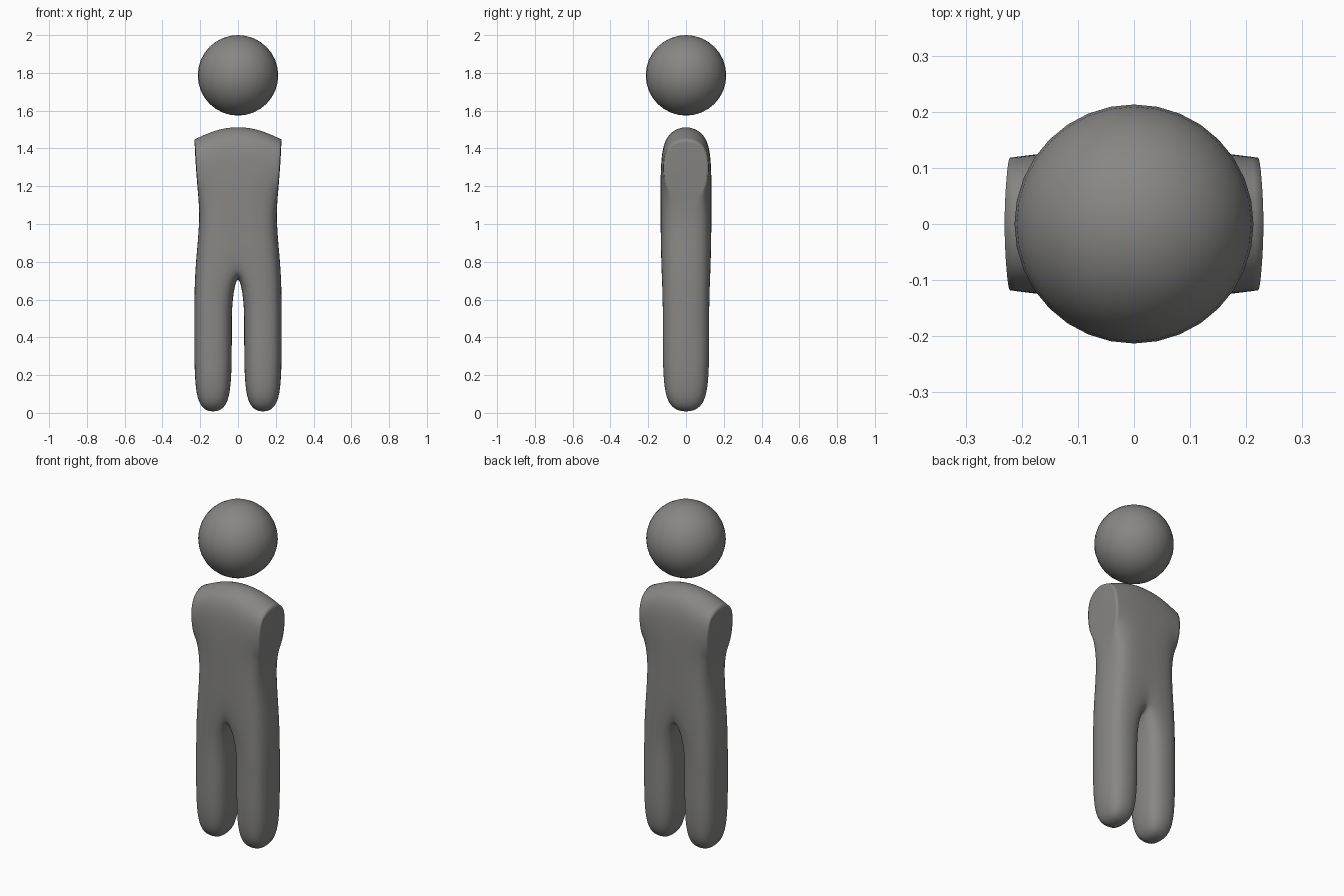
import bpy, bmesh

if "Cube" in bpy.data.objects:
    bpy.data.objects.remove(bpy.data.objects["Cube"])

# Dark grey finish
dark = bpy.data.materials.new("dark_grey")
dark.diffuse_color = (0.245, 0.241, 0.236, 1)
dark.use_nodes = True
dark.node_tree.nodes["Principled BSDF"].inputs["Base Color"].default_value = dark.diffuse_color

# Head: smooth ball floating over the body
bpy.ops.mesh.primitive_uv_sphere_add(segments=32, ring_count=16, radius=0.213, location=(0, 0, 1.787))
head = bpy.context.object
head.name = "head"
head.data.materials.append(dark)
bpy.ops.object.shade_smooth()

bm = bmesh.new()


def bridge(a, b, n):
    for i in range(n):
        j = (i + 1) % len(a)
        bm.faces.new((a[i], a[j], b[j], b[i]))


def leg_ring(z, s=1.0, c=0.86):
    # eight points around one leg, inner middle point last
    x, hx, hy = 0.132, 0.101 * s, 0.125 * s
    pts = [(-c, -c), (0, -1.04), (c, -c), (1.04, 0), (c, c), (0, 1.04), (-c, c), (-1.04, 0)]
    return [bm.verts.new((x + u * hx, v * hy, z)) for u, v in pts]


def torso_ring(rows):
    # rows: centre, middle, outer corner as (x, y, z), then outer middle (x, z)
    front = [bm.verts.new((x, -y, z)) for x, y, z in rows[:3]]
    side = bm.verts.new((rows[3][0], 0, rows[3][1]))
    back = [bm.verts.new((x, y, z)) for x, y, z in reversed(rows[:3])]
    return front + [side] + back


# Leg with rounded foot
legs = [leg_ring(0.015, 0.5), leg_ring(0.075, 0.88), leg_ring(0.22), leg_ring(0.42), leg_ring(0.60)]
foot = bm.verts.new((0.132, 0, 0.0))
for a, b in zip(legs, legs[1:]):
    bridge(a, b, 8)
r = legs[0]
for i in (0, 2, 4, 6):
    bm.faces.new((foot, r[(i + 1) % 8], r[i], r[i - 1]))

# Hips and waist
hips = torso_ring([(0, .132, .77), (.125, .134, .77), (.212, .108, .77), (.234, .77)])
crotch = bm.verts.new((0, 0, 0.75))
bridge(legs[-1], hips + [crotch], 8)
waist = torso_ring([(0, .134, 1.0), (.11, .134, 1.0), (.192, .109, 1.0), (.208, 1.0)])

# Chest with arm sockets on the sides
low = torso_ring([(0, .135, 1.15), (.11, .134, 1.15), (.21, .105, 1.16), (.208, 1.11)])
chest = torso_ring([(0, .135, 1.30), (.12, .134, 1.30), (.221, .125, 1.30), (.225, 1.30)])
top = torso_ring([(0, .119, 1.475), (.12, .119, 1.46), (.226, .105, 1.42), (.233, 1.461)])
rings = [hips, waist, low, chest, top]
for a, b in zip(rings, rings[1:]):
    bridge(a, b, 6)

# Shoulder top
t0, t1 = bm.verts.new((0, 0, 1.54)), bm.verts.new((.12, 0, 1.519))
for q in ((top[0], top[1], t1, t0), (top[1], top[2], top[3], t1),
          (t1, top[3], top[4], top[5]), (t0, t1, top[5], top[6])):
    bm.faces.new(q)

# Tight rim round each arm socket
crease = bm.edges.layers.float.new("crease_edge")
rim = [low[2], low[3], low[4], chest[4], top[4], top[3], top[2], chest[2]]
for i in range(8):
    bm.edges.get((rim[i], rim[(i + 1) % 8]))[crease] = 1.0

bmesh.ops.recalc_face_normals(bm, faces=bm.faces)
mesh = bpy.data.meshes.new("body")
bm.to_mesh(mesh)
bm.free()
mesh.materials.append(dark)
body = bpy.data.objects.new("body", mesh)
bpy.context.collection.objects.link(body)
mirror = body.modifiers.new("mirror", 'MIRROR')
mirror.use_clip = True
sub = body.modifiers.new("smooth", 'SUBSURF')
sub.levels = sub.render_levels = 3

bpy.ops.object.select_all(action='DESELECT')
body.select_set(True)
bpy.context.view_layer.objects.active = body
bpy.ops.object.convert(target='MESH')
bpy.ops.object.shade_smooth()
